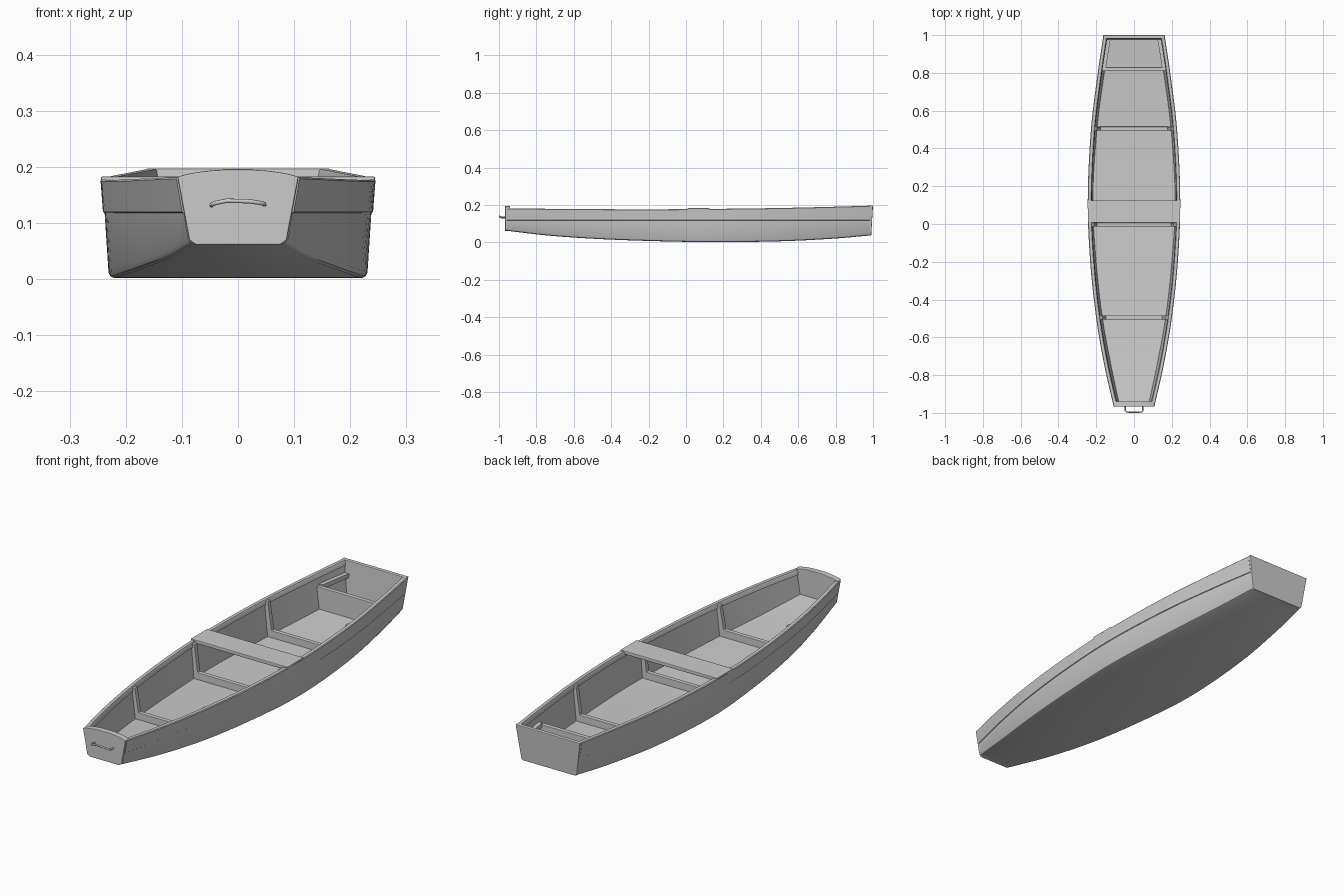
import bpy, bmesh, math
from mathutils import Vector

if "Cube" in bpy.data.objects:
    bpy.data.objects.remove(bpy.data.objects["Cube"])

# Hull lines per station: y, top half width, bottom half width, sheer height, keel height
LINES = [(-0.97, 0.105, 0.085, 0.182, 0.064), (-0.75, 0.155, 0.132, 0.180, 0.038),
         (-0.5, 0.198, 0.178, 0.178, 0.020), (-0.2, 0.230, 0.212, 0.177, 0.008),
         (0.12, 0.243, 0.230, 0.179, 0.002), (0.5, 0.226, 0.208, 0.184, 0.006),
         (0.8, 0.190, 0.169, 0.191, 0.021), (1.0, 0.160, 0.138, 0.197, 0.039)]
WALL, FLOOR, LAP = 0.013, 0.013, 0.12


def line(y):
    """Smoothly interpolated (top width, bottom width, top z, bottom z)."""
    n = len(LINES)
    i = max(k for k in range(n - 1) if LINES[k][0] <= y or k == 0)

    def slope(k, c):
        a, b = LINES[max(k - 1, 0)], LINES[min(k + 1, n - 1)]
        return (b[c] - a[c]) / (b[0] - a[0])
    p, q = LINES[i], LINES[i + 1]
    h = q[0] - p[0]
    t = (y - p[0]) / h
    return [(2*t**3 - 3*t*t + 1) * p[c] + (t**3 - 2*t*t + t) * h * slope(i, c)
            + (3*t*t - 2*t**3) * q[c] + (t**3 - t*t) * h * slope(i + 1, c)
            for c in range(1, 5)]


def half_width(y, z):
    tw, bw, tz, bz = line(y)
    return bw + (tw - bw) * (z - bz) / (tz - bz)


def loft(name, rings, smooth=True):
    """Skin closed rings of points and cap both ends."""
    bm = bmesh.new()
    vs = [[bm.verts.new(p) for p in r] for r in rings]
    n = len(rings[0])
    for a, b in zip(vs, vs[1:]):
        for i in range(n):
            j = (i + 1) % n
            bm.faces.new((a[i], a[j], b[j], b[i]))
    bm.faces.new(vs[0])
    bm.faces.new(vs[-1])
    bmesh.ops.recalc_face_normals(bm, faces=bm.faces)
    me = bpy.data.meshes.new(name)
    bm.to_mesh(me)
    bm.free()
    ob = bpy.data.objects.new(name, me)
    bpy.context.collection.objects.link(ob)
    if smooth:
        bpy.ops.object.select_all(action='DESELECT')
        ob.select_set(True)
        bpy.context.view_layer.objects.active = ob
        bpy.ops.object.shade_smooth_by_angle(angle=math.radians(30))
    return ob


def mirrored(half):
    """Turn the right half of an outline into a full loop."""
    return half + [(-x, z) for x, z in reversed(half)]


def board(name, outline, y0, y1, rake=0.0, bevel=0.003):
    """Plank cut to an xz outline, with optional rake by height."""
    rings = [[(x, y + rake * z, z) for x, z in outline] for y in (y0, y1)]
    ob = loft(name, rings, False)
    if bevel:
        mod = ob.modifiers.new("soft_edges", 'BEVEL')
        mod.width, mod.segments = bevel, 2
    return ob


# Hull shell: lapped side planks, rounded chine, flat floor and inner rail
def hull_ring(y):
    tw, bw, tz, bz = line(y)
    w = lambda z: half_width(y, z)
    f = bz + FLOOR
    outer = [(bw - 0.010, bz), (bw - 0.003, bz + 0.003), (w(bz + 0.010), bz + 0.010),
             (w(LAP) - 0.001, LAP - 0.002), (w(LAP) + 0.002, LAP),
             (tw + 0.002, tz - 0.003), (tw - 0.001, tz)]
    inner = [(tw - 0.016, tz), (tw - 0.018, tz - 0.003), (w(tz - 0.022) - 0.018, tz - 0.022),
             (w(tz - 0.024) - WALL, tz - 0.024), (w(f) - WALL, f)]
    half = outer + inner
    pts = half + [(-x, z) for x, z in reversed(half)]
    return [(x, y, z) for x, z in pts]


COUNT = 40
loft("hull", [hull_ring(-0.958 + 1.946 * i / COUNT) for i in range(COUNT + 1)])

# Bow transom with a crowned top
tw, bw, tz, bz = line(-0.962)
crown = [(tw * math.cos(a) + 0.001, tz + 0.014 * math.sin(a) ** 1.5)
         for a in [math.pi / 2 * i / 8 for i in range(8)]]
board("bow_transom", mirrored([(bw - 0.012, bz - 0.002), (bw, bz + 0.006)] + crown),
      -0.967, -0.940)

# Raked stern transom
tw, bw, tz, bz = line(0.99)
board("stern_transom", mirrored([(bw - 0.006, bz - 0.001), (bw + 0.001, bz + 0.006),
                                 (tw + 0.002, tz + 0.001)]), 0.970, 0.988, rake=0.06)

# Frames: floor timber with a rib up each side
for name, y in (("front_frame", -0.495), ("middle_frame", -0.003), ("rear_frame", 0.505)):
    tw, bw, tz, bz = line(y)
    base, bar, top = bz + 0.006, bz + FLOOR + 0.032, tz - 0.006
    w = lambda z: half_width(y, z)
    half = [(w(base) - 0.008, base), (w(top) - 0.008, top),
            (w(top) - WALL - 0.016, top), (w(bar) - WALL - 0.022, bar)]
    board(name, mirrored(half), y - 0.010, y + 0.010, bevel=0.002)

# Stern bulkhead
y = 0.82
bz = line(y)[3]
board("stern_bulkhead", mirrored([(half_width(y, bz) - 0.009, bz + 0.006),
                                  (half_width(y, 0.135) - 0.009, 0.135)]),
      y - 0.010, y + 0.010, bevel=0.002)

# Cleats along the sides of the stern compartment
for side, name in ((1, "right_cleat"), (-1, "left_cleat")):
    rings = []
    for y in (0.825, 0.90, 0.978):
        w = half_width(y, 0.13)
        rings.append([(side * x, y, z) for x, z in
                      ((w - 0.007, 0.122), (w - 0.007, 0.142),
                       (w - 0.030, 0.142), (w - 0.030, 0.122))])
    loft(name, rings, False)

# Seat plank resting across the gunwales
board("seat", mirrored([(0.243, 0.167), (0.245, 0.183)]), 0.008, 0.125)

# Bow handle
curve = bpy.data.curves.new("bow_handle", 'CURVE')
curve.dimensions = '3D'
curve.bevel_depth, curve.bevel_resolution = 0.004, 2
curve.use_fill_caps = True
path = [(-0.047, -0.960, 0.132), (-0.047, -0.988, 0.133), (-0.040, -0.995, 0.136),
        (-0.020, -0.996, 0.140), (0.020, -0.996, 0.139), (0.040, -0.995, 0.136),
        (0.047, -0.988, 0.134), (0.047, -0.960, 0.133)]
spline = curve.splines.new('POLY')
spline.points.add(len(path) - 1)
for p, co in zip(spline.points, path):
    p.co = (*co, 1)
bpy.context.collection.objects.link(bpy.data.objects.new("bow_handle", curve))
